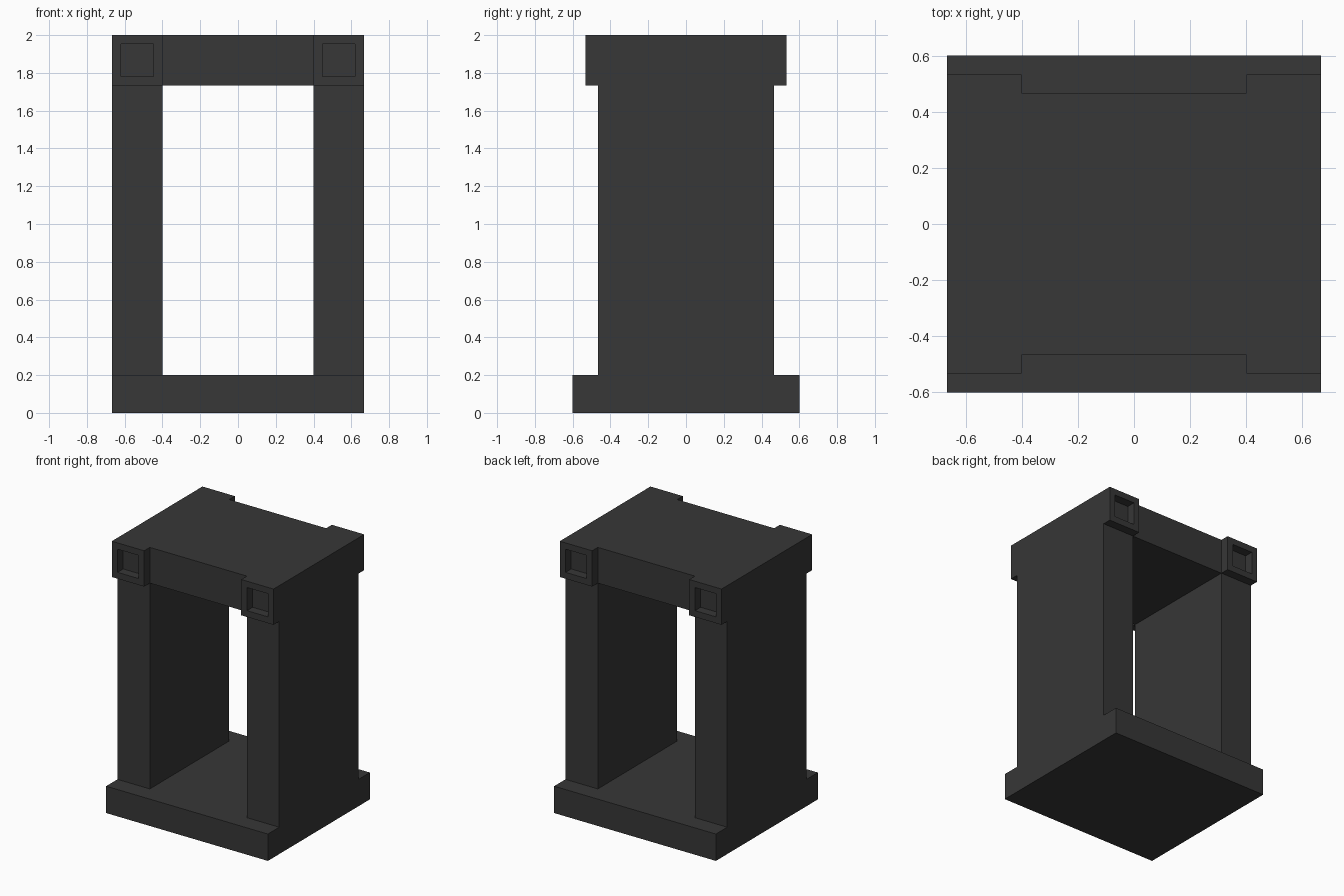
import bpy, bmesh
from mathutils import Vector

if "Cube" in bpy.data.objects:
    bpy.data.objects.remove(bpy.data.objects["Cube"])

U = 1 / 15  # module the whole stand is built on

charcoal = bpy.data.materials.new("charcoal")
charcoal.diffuse_color = (0.038, 0.038, 0.038, 1)
charcoal.use_nodes = True
charcoal.node_tree.nodes["Principled BSDF"].inputs["Base Color"].default_value = charcoal.diffuse_color


def prism(name, outline, z0, z1, open_ends=False, socket_y=None):
    """Extrude a plan outline (in modules) from z0 to z1, optionally with square sockets."""
    bm = bmesh.new()
    base = bm.faces.new([bm.verts.new((x * U, y * U, z0 * U)) for x, y in outline])
    top = bmesh.ops.extrude_face_region(bm, geom=[base], use_keep_orig=True)["geom"]
    bmesh.ops.translate(bm, vec=(0, 0, (z1 - z0) * U),
                        verts=[g for g in top if isinstance(g, bmesh.types.BMVert)])
    bmesh.ops.recalc_face_normals(bm, faces=bm.faces[:])
    if open_ends:  # ends buried against the neighbouring parts
        ends = [f for f in bm.faces if abs(f.normal.z) > 0.9]
        bmesh.ops.delete(bm, geom=ends, context='FACES')
    if socket_y:
        pads = [f for f in bm.faces if abs(f.normal.y) > 0.9
                and abs(abs(f.calc_center_median().y) - socket_y * U) < 1e-4]
        bmesh.ops.inset_individual(bm, faces=pads, thickness=U)
        for f in bmesh.ops.extrude_discrete_faces(bm, faces=pads)["faces"]:
            shift = Vector((0, -U if f.calc_center_median().y > 0 else U, 0))
            bmesh.ops.translate(bm, vec=shift, verts=f.verts[:])
    me = bpy.data.meshes.new(name)
    bm.to_mesh(me)
    bm.free()
    me.materials.append(charcoal)
    ob = bpy.data.objects.new(name, me)
    bpy.context.collection.objects.link(ob)


def rect(x0, x1, y):
    return [(x0, -y), (x1, -y), (x1, y), (x0, y)]


# Wide foot slab
prism("base", rect(-10, 10, 9), 0, 3)

# Side walls
prism("left_wall", rect(-10, -6, 7), 3, 26, open_ends=True)
prism("right_wall", rect(6, 10, 7), 3, 26, open_ends=True)

# Top slab with four projecting corner blocks, each holding a square socket
front = [(-10, -8), (-6, -8), (-6, -7), (6, -7), (6, -8), (10, -8)]
back = [(-x, -y) for x, y in front]
prism("top_slab", front + back, 26, 30, socket_y=8)
